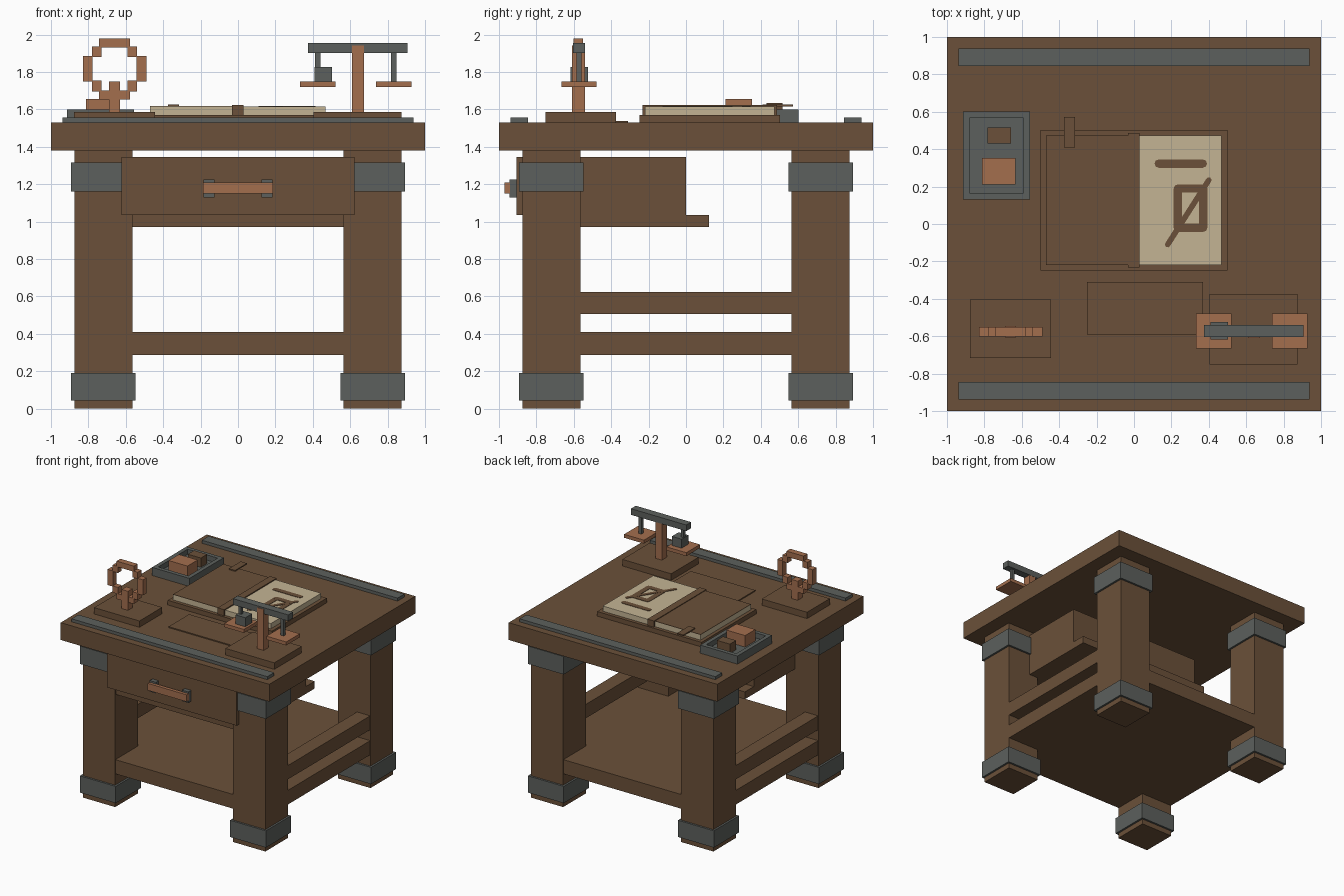
import bpy, bmesh, math

if "Cube" in bpy.data.objects:
    bpy.data.objects.remove(bpy.data.objects["Cube"])


def material(name, rgb):
    m = bpy.data.materials.new(name)
    m.diffuse_color = (*rgb, 1)
    m.use_nodes = True
    m.node_tree.nodes["Principled BSDF"].inputs["Base Color"].default_value = m.diffuse_color
    return m


WOOD = material("brown wood", (0.147, 0.081, 0.041))
IRON = material("grey iron", (0.107, 0.117, 0.109))
COPPER = material("copper", (0.366, 0.156, 0.076))
PAPER = material("cream paper", (0.552, 0.456, 0.296))


def boxes(name, mat, *bounds):
    """One object made of axis-aligned boxes (x0, x1, y0, y1, z0, z1)."""
    bm = bmesh.new()
    for x0, x1, y0, y1, z0, z1 in bounds:
        vs = bmesh.ops.create_cube(bm, size=1)["verts"]
        for v in vs:
            v.co = (x1 if v.co.x > 0 else x0,
                    y1 if v.co.y > 0 else y0,
                    z1 if v.co.z > 0 else z0)
    me = bpy.data.meshes.new(name)
    bm.to_mesh(me)
    bm.free()
    me.materials.append(mat)
    ob = bpy.data.objects.new(name, me)
    bpy.context.collection.objects.link(ob)
    return ob


def post(name, mat, cx, cy, half, z0, z1):
    return boxes(name, mat, (cx - half, cx + half, cy - half, cy + half, z0, z1))


def stroke(name, a, b, width, z0, z1):
    """Thin painted line on the page, with rounded ends."""
    dx, dy = b[0] - a[0], b[1] - a[1]
    ang = math.atan2(dy, dx)
    bm = bmesh.new()
    ring = []
    for end, start in ((b, ang - math.pi / 2), (a, ang + math.pi / 2)):
        for i in range(5):
            t = start + math.pi * i / 4
            ring.append(bm.verts.new((end[0] + width / 2 * math.cos(t),
                                      end[1] + width / 2 * math.sin(t), z0)))
    face = bm.faces.new(ring)
    ext = bmesh.ops.extrude_face_region(bm, geom=[face])
    for g in ext["geom"]:
        if isinstance(g, bmesh.types.BMVert):
            g.co.z = z1
    bmesh.ops.recalc_face_normals(bm, faces=bm.faces)
    me = bpy.data.meshes.new(name)
    bm.to_mesh(me)
    bm.free()
    me.materials.append(WOOD)
    bpy.context.collection.objects.link(bpy.data.objects.new(name, me))


# Desk frame: top, legs with iron bands, shelf and side rails
boxes("table_top", WOOD, (-1, 1, -1, 1, 1.38, 1.53))
for sx in (-1, 1):
    for sy in (-1, 1):
        cx, cy = sx * 0.72, sy * 0.72
        post("leg", WOOD, cx, cy, 0.155, 0, 1.38)
        post("foot_band", IRON, cx, cy, 0.172, 0.045, 0.19)
        post("upper_band", IRON, cx, cy, 0.172, 1.16, 1.315)
    x0, x1 = sorted((sx * 0.745, sx * 0.872))
    boxes("side_rail", WOOD, (x0, x1, -0.6, 0.6, 0.505, 0.625))
    y0, y1 = sorted((sx * 0.845, sx * 0.938))
    boxes("edge_strip", IRON, (-0.938, 0.938, y0, y1, 1.53, 1.556))
boxes("shelf", WOOD, (-0.872, 0.872, -0.872, 0.872, 0.287, 0.41))

# Drawer with runner plate and handle
boxes("drawer_front", WOOD, (-0.622, 0.622, -0.907, -0.86, 1.035, 1.345))
boxes("drawer_body", WOOD, (-0.65, 0.65, -0.865, 0, 1.03, 1.345))
boxes("drawer_runner", WOOD, (-0.65, 0.65, -0.865, 0.122, 0.972, 1.035))
boxes("handle_mounts", IRON, *[(c - 0.03, c + 0.03, -0.945, -0.905, 1.13, 1.225)
                               for c in (-0.155, 0.155)])
boxes("handle_bar", COPPER, (-0.187, 0.187, -0.97, -0.94, 1.15, 1.21))

# Open book
boxes("book_cover", WOOD, (-0.5, 0.5, -0.248, 0.502, 1.53, 1.57))
boxes("book_pages", PAPER, (-0.47, 0.467, -0.218, 0.472, 1.57, 1.615))
boxes("left_page_cover", WOOD, (-0.47, -0.03, -0.218, 0.472, 1.614, 1.618))
boxes("book_spine", WOOD, (-0.033, 0.03, -0.232, 0.486, 1.565, 1.624))
boxes("bookmark", WOOD, (-0.375, -0.315, 0.41, 0.572, 1.617, 1.627))

# Ink drawing on the right page
ink = [((0.132, 0.323), (0.368, 0.323)), ((0.235, -0.02), (0.235, 0.19)),
       ((0.37, -0.02), (0.37, 0.19)), ((0.235, -0.02), (0.37, -0.02)),
       ((0.235, 0.19), (0.37, 0.19)), ((0.18, -0.11), (0.40, 0.235))]
for i, (a, b) in enumerate(ink):
    stroke("ink_stroke", a, b, 0.03 if i == 5 else 0.045, 1.614, 1.618 + i * 0.0002)

# Flat sheet on the desk
boxes("loose_sheet", WOOD, (-0.252, 0.368, -0.59, -0.31, 1.53, 1.539))

# Iron tray with two blocks
boxes("tray", IRON, (-0.915, -0.557, 0.13, 0.602, 1.53, 1.555),
      (-0.915, -0.88, 0.13, 0.602, 1.53, 1.6), (-0.592, -0.557, 0.13, 0.602, 1.53, 1.6),
      (-0.88, -0.592, 0.13, 0.165, 1.53, 1.6), (-0.88, -0.592, 0.567, 0.602, 1.53, 1.6))
boxes("copper_block", COPPER, (-0.813, -0.633, 0.212, 0.352, 1.555, 1.655))
boxes("wood_block", WOOD, (-0.782, -0.657, 0.43, 0.516, 1.555, 1.635))

# Ring stand: blocky ring on a short stem
boxes("ring_stand_base", WOOD, (-0.877, -0.443, -0.717, -0.405, 1.53, 1.585))
CX, Y0, Y1 = -0.66, -0.602, -0.55
ring = [(CX - 0.082, CX + 0.082, Y0, Y1, 1.932, 1.98),
        (CX - 0.082, CX + 0.082, Y0, Y1, 1.652, 1.7)]
for s in (-1, 1):
    for inner, outer, z0, z1 in ((0.07, 0.12, 1.88, 1.937), (0.118, 0.17, 1.75, 1.885),
                                 (0.07, 0.12, 1.697, 1.755)):
        xa, xb = sorted((CX + s * inner, CX + s * outer))
        ring.append((xa, xb, Y0, Y1, z0, z1))
boxes("ring", COPPER, *ring)
boxes("ring_stem", COPPER, (CX - 0.03, CX + 0.03, -0.607, -0.545, 1.585, 1.75))

# Balance scale
boxes("scale_base", WOOD, (0.405, 0.873, -0.75, -0.375, 1.53, 1.587))
boxes("scale_post", COPPER, (0.61, 0.673, -0.609, -0.541, 1.585, 1.942))
boxes("scale_beam", IRON, (0.375, 0.905, -0.605, -0.539, 1.902, 1.955))
boxes("scale_rods", IRON, *[(c - 0.014, c + 0.014, -0.586, -0.558, 1.74, 1.91)
                            for c in (0.427, 0.833)])
boxes("scale_pans", COPPER, *[(c - 0.095, c + 0.095, -0.665, -0.478, 1.72, 1.75)
                              for c in (0.427, 0.833)])
boxes("scale_weight", IRON, (0.41, 0.503, -0.618, -0.525, 1.75, 1.828))
